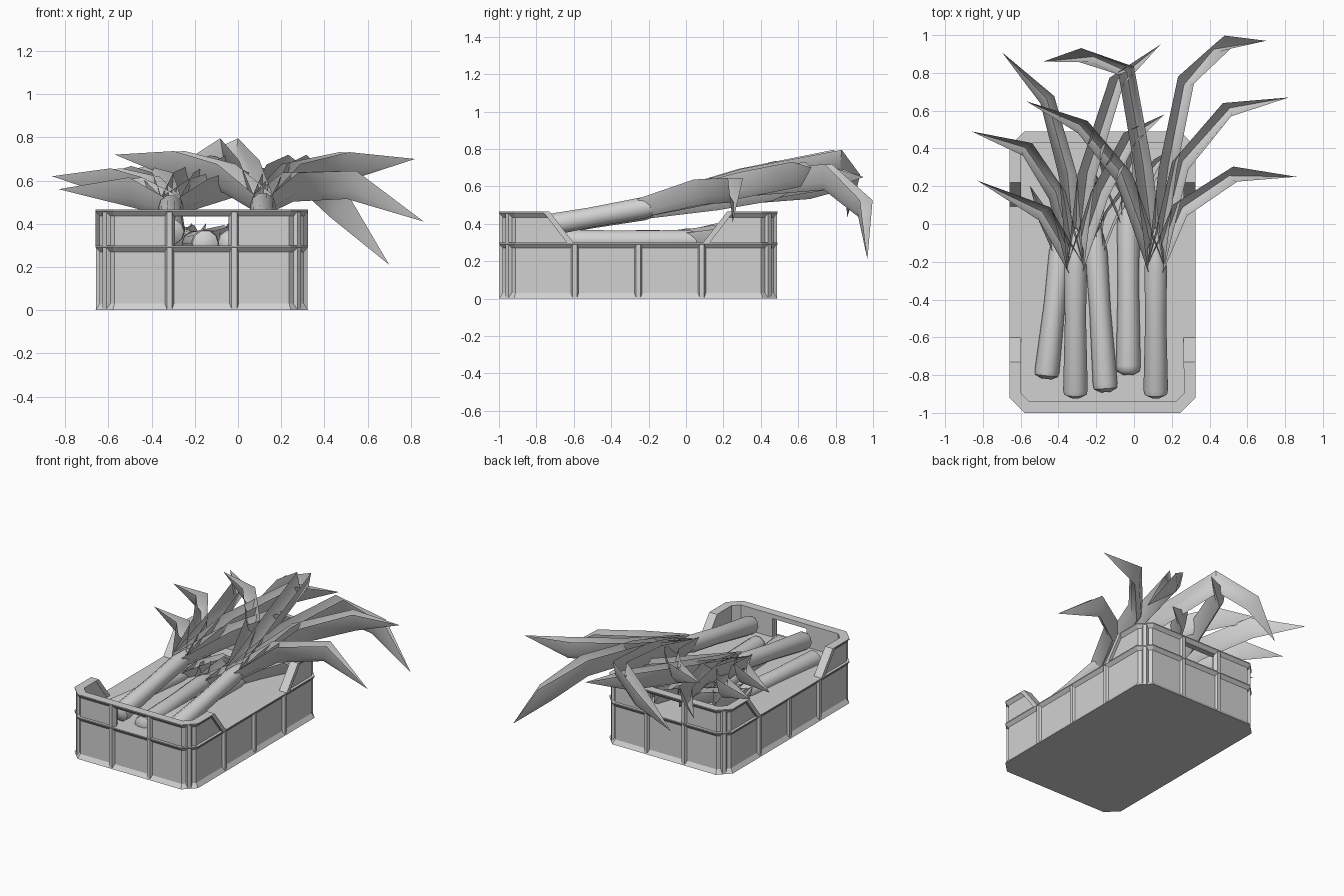
import bpy, bmesh, math
from mathutils import Vector

cube = bpy.data.objects.get("Cube")
if cube:
    bpy.data.objects.remove(cube)

grey = bpy.data.materials.new("plain_grey")
grey.use_nodes = True
grey.diffuse_color = (0.64, 0.64, 0.64, 1)
grey.node_tree.nodes["Principled BSDF"].inputs["Base Color"].default_value = grey.diffuse_color

CX, CY = -0.1675, -0.255          # crate centre
HX, HY = 0.4925, 0.745            # crate half sizes
CHAMFER, INSET, WALL = 0.08, 0.02, 0.06
MID, TOP = 0.3, 0.465


def loft(name, rings, caps=True, loop=False, ring_open=False, smooth=None):
    """Skin a row of equal rings of points."""
    bm = bmesh.new()
    rows = [[bm.verts.new(p) for p in ring] for ring in rings]
    n = len(rows[0])
    pairs = list(zip(rows, rows[1:]))
    if loop:
        pairs.append((rows[-1], rows[0]))
    for a, b in pairs:
        for i in range(n - 1 if ring_open else n):
            j = (i + 1) % n
            bm.faces.new((a[i], a[j], b[j], b[i]))
    if caps and not loop:
        bm.faces.new(rows[0])
        bm.faces.new(rows[-1])
    bmesh.ops.remove_doubles(bm, verts=bm.verts, dist=0.0001)
    bmesh.ops.recalc_face_normals(bm, faces=bm.faces)
    mesh = bpy.data.meshes.new(name)
    bm.to_mesh(mesh)
    bm.free()
    mesh.materials.append(grey)
    if smooth:
        mesh.shade_smooth()
        mesh.set_sharp_from_angle(angle=math.radians(smooth))
    obj = bpy.data.objects.new(name, mesh)
    bpy.context.collection.objects.link(obj)
    return obj


def octagon(inset, z):
    """Crate outline with cut corners, moved inwards."""
    a, b, c = HX - inset, HY - inset, CHAMFER - inset * 0.586
    pts = [(a, c - b), (a, b - c), (a - c, b), (c - a, b),
           (-a, b - c), (-a, c - b), (c - a, -b), (a - c, -b)]
    return [Vector((CX + x, CY + y, z)) for x, y in pts]


def cut(target, cutter):
    cutter.hide_render = True
    cutter.display_type = 'WIRE'
    cutter.hide_set(True)
    mod = target.modifiers.new(cutter.name, 'BOOLEAN')
    mod.operation = 'DIFFERENCE'
    mod.solver = 'EXACT'
    mod.object = cutter


def side_prism(name, outline, x0, x1):
    """Extrude a (y, z) outline along x."""
    return loft(name, [[Vector((x, y, z)) for y, z in outline] for x in (x0, x1)])


# Crate body, filled to the middle rim
body = [(0, 0), (INSET, 0.03), (INSET, 0.27), (0, 0.293), (0, MID)]
loft("crate_body", [octagon(i, z) for i, z in body])

# Raised crate ends, one ring cut open along both long sides
upper = [(INSET, MID), (INSET, 0.435), (0, 0.458), (0, TOP), (WALL, TOP), (WALL, MID)]
ends = loft("crate_ends", [octagon(i, z) for i, z in upper], loop=True)
cut(ends, side_prism("side_cutter", [(-0.59, 0.28), (0.085, 0.28), (0.25, 0.49), (-0.75, 0.49)], -1, 1))
cut(ends, side_prism("handle_cutter", [(-1.2, 0.28), (0.8, 0.28), (0.8, 0.433), (-1.2, 0.433)],
                     CX - 0.135, CX + 0.135))

# Sloping trims beside the side openings
for side in (-1, 1):
    x_out = CX + side * HX
    for label, sign in (("front", -1), ("back", 1)):
        trim = [(CY + sign * y, z) for y, z in ((0.347, MID), (0.475, TOP), (0.51, TOP), (0.382, MID))]
        side_prism(label + "_slope_trim", trim, x_out, x_out - side * (WALL + 0.002))


# Vertical ribs
def rib(x, y, direction, z0, z1):
    out = Vector((*direction, 0)).normalized()
    along = Vector((-out.y, out.x, 0))
    rings = []
    for z in (z0, z1):
        base = Vector((CX + x, CY + y, z))
        rings.append([base + along * w - out * d for w, d in
                      ((-0.026, 0.03), (-0.012, 0.003), (0.012, 0.003), (0.026, 0.03))])
    loft("crate_rib", rings)


LOW, HIGH = (0.005, 0.295), (MID, 0.46)
for s in (-1, 1):
    for x in (-0.15, 0.15):
        for span in (LOW, HIGH):
            rib(x, s * HY, (0, s), *span)
    for y in (-0.34, 0, 0.34):
        rib(s * HX, y, (s, 0), *LOW)
    for t in (-1, 1):
        for span in (LOW, HIGH):
            rib(s * (HX - CHAMFER / 2), t * (HY - CHAMFER / 2), (s, t), *span)


# Leeks
def stalk(root, neck):
    root, neck = Vector(root), Vector(neck)
    axis = (neck - root).normalized()
    u = axis.cross(Vector((0, 0, 1))).normalized()
    v = u.cross(axis)
    rings = []
    for t, r in ((0, 0.025), (0.025, 0.06), (0.06, 0.065), (0.6, 0.056), (1, 0.06), (1.12, 0.045), (1.3, 0.01)):
        c = root.lerp(neck, t)
        rings.append([c + (u * math.cos(a) + v * math.sin(a)) * r
                      for a in (math.tau * k / 10 for k in range(10))])
    loft("leek_stalk", rings, smooth=50)


def leaf(points, scale=1.0):
    """Folded leaf: a V section swept along a path to a pointed tip."""
    pts = [Vector(p) for p in points]
    last = len(pts) - 1
    rings = []
    for i, p in enumerate(pts):
        t = (pts[min(i + 1, last)] - pts[max(i - 1, 0)]).normalized()
        side = t.cross(Vector((0, 0, 1))).normalized()
        up = side.cross(t)
        f = i / last
        taper = scale * (1 - f) ** 0.5
        width = taper * (0.045 + 0.04 * f)
        depth = taper * (0.05 + 0.1 * f)
        rings.append([p - side * width + up * depth, p - side * width * 0.65 - up * depth * 0.4,
                      p - up * depth, p + side * width * 0.65 - up * depth * 0.4,
                      p + side * width + up * depth])
    loft("leek_leaf", rings, caps=False, ring_open=True, smooth=50)


right_neck = (0.115, -0.23, 0.485)
right_leaves = [
    [(0.25, 0.08, 0.57), (0.52, 0.26, 0.58), (0.86, 0.25, 0.41)],
    [(0.25, 0.32, 0.61), (0.5, 0.61, 0.665), (0.82, 0.67, 0.7)],
    [(0.18, 0.3, 0.61), (0.27, 0.75, 0.65), (0.46, 0.945, 0.48), (0.7, 0.97, 0.21)],
    [(0.05, 0.3, 0.63), (-0.04, 0.81, 0.725), (-0.25, 0.89, 0.61), (-0.48, 0.86, 0.43)],
    [(-0.06, 0.26, 0.61), (-0.28, 0.52, 0.67), (-0.57, 0.65, 0.72)],
]
left_neck = (-0.31, -0.23, 0.475)
left_leaves = [
    [(-0.48, 0.06, 0.545), (-0.83, 0.23, 0.56)],
    [(-0.41, 0.16, 0.55), (-0.57, 0.4, 0.59), (-0.86, 0.49, 0.62)],
    [(-0.35, 0.26, 0.57), (-0.46, 0.66, 0.6), (-0.7, 0.91, 0.6)],
    [(-0.25, 0.26, 0.57), (-0.09, 0.76, 0.65), (0.14, 0.95, 0.65)],
    [(-0.18, 0.16, 0.54), (-0.02, 0.46, 0.59), (0.16, 0.58, 0.58)],
]
for root, neck, leaves in (((0.115, -0.92, 0.36), right_neck, right_leaves),
                           ((-0.31, -0.92, 0.36), left_neck, left_leaves)):
    stalk(root, neck)
    for path in leaves:
        leaf([neck] + path)

# Lower leeks share one set of short leaves lying on the filling
short_leaves = [
    [(-0.08, 0.18, 0.01), (-0.16, 0.35, 0.02)],
    [(0, 0.2, 0.01), (0.02, 0.32, 0.04), (0, 0.41, 0.03)],
    [(0.08, 0.2, 0.01), (0.16, 0.32, 0.03), (0.24, 0.4, 0)],
]
for root, neck in (((-0.465, -0.82, 0.31), (-0.39, -0.15, 0.31)),
                   ((-0.15, -0.89, 0.31), (-0.2, -0.15, 0.31)),
                   ((-0.03, -0.8, 0.31), (-0.03, 0, 0.31))):
    stalk(root, neck)
    for path in short_leaves:
        leaf([neck] + [Vector(neck) + Vector(p) for p in path], 0.8)
